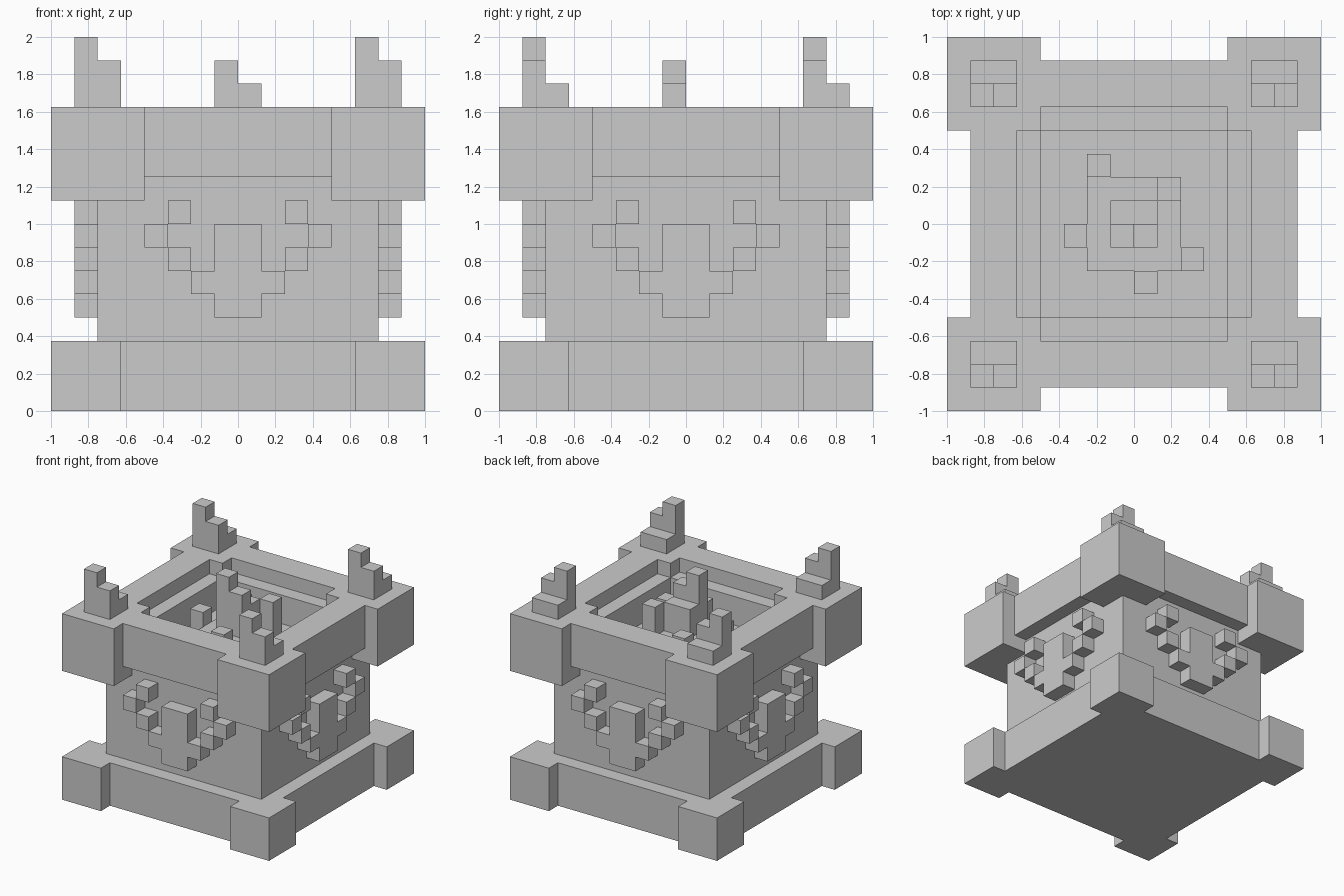
import bpy
import bmesh
from math import radians

U = 0.125  # one block

cube = bpy.data.objects.get("Cube")
if cube:
    bpy.data.objects.remove(cube, do_unlink=True)

stone = bpy.data.materials.new("grey stone")
stone.use_nodes = True
GREY = (0.6, 0.6, 0.6, 1.0)
stone.diffuse_color = GREY
stone.node_tree.nodes["Principled BSDF"].inputs["Base Color"].default_value = GREY


def cells(box):
    x0, x1, y0, y1, z0, z1 = box
    return {(x, y, z) for x in range(x0, x1) for y in range(y0, y1) for z in range(z0, z1)}


def block_part(name, boxes, holes=()):
    """Skin the union of block boxes minus holes, keeping outer faces only."""
    solid = set().union(*map(cells, boxes)).difference(*map(cells, holes))
    bm = bmesh.new()
    verts = {}

    def vert(p):
        if p not in verts:
            verts[p] = bm.verts.new([c * U for c in p])
        return verts[p]

    for cell in solid:
        for axis in range(3):
            a, b = (axis + 1) % 3, (axis + 2) % 3
            for side in (0, 1):
                near = list(cell)
                near[axis] += 2 * side - 1
                if tuple(near) in solid:
                    continue
                ring = []
                for da, db in ((0, 0), (1, 0), (1, 1), (0, 1)):
                    p = list(cell)
                    p[axis] += side
                    p[a] += da
                    p[b] += db
                    ring.append(vert(tuple(p)))
                bm.faces.new(ring if side else ring[::-1])
    bmesh.ops.dissolve_limit(bm, angle_limit=radians(1), verts=bm.verts, edges=bm.edges)
    mesh = bpy.data.meshes.new(name)
    bm.to_mesh(mesh)
    bm.free()
    mesh.materials.append(stone)
    obj = bpy.data.objects.new(name, mesh)
    bpy.context.collection.objects.link(obj)
    return obj


def corners(inner, outer, z0, z1):
    spans = ((-outer, -inner), (inner, outer))
    return [(*sx, *sy, z0, z1) for sx in spans for sy in spans]


# Stepped base and plain body
block_part("base", [(-7, 7, -7, 7, 0, 3)] + corners(5, 8, 0, 3))
block_part("body", [(-6, 6, -6, 6, 3, 10)])

# Rim with heavy corners, a square bowl and a ledge on each side
block_part("rim", [(-7, 7, -7, 7, 10, 13)] + corners(4, 8, 9, 13),
           [(-4, 4, -4, 4, 10, 13), (-5, 5, -4, 4, 12, 13), (-4, 4, -5, 5, 12, 13),
            (-6, 6, -6, 6, 9, 10)])

# Raised face on each side: snout, jaw and ring-shaped eyes
snout = [(-1, 1, -7, -6, 4, 8), (-2, 2, -7, -6, 5, 6)]
eyes = []
for x, z in ((2, 6), (3, 7), (2, 8)):
    eyes += [(x, x + 1, -7, -6, z, z + 1), (-x - 1, -x, -7, -6, z, z + 1)]
for turn, side in enumerate(("front", "left", "back", "right")):
    face = block_part(side + "_face", snout + eyes)
    face.rotation_euler.z = radians(90 * turn)

# Small stepped flame on every corner
for depth, y in (("front", -7), ("back", 5)):
    for side, x in (("right", -7), ("left", 5)):
        block_part(f"{depth}_{side}_flame", [
            (x, x + 2, y, y + 2, 13, 14),
            (x, x + 1, y, y + 1, 14, 16),
            (x + 1, x + 2, y, y + 1, 14, 15)])

# Central fire: low bed, stepped core and loose tongues around it
block_part("fire", [
    (-2, 2, -2, 2, 10, 11),
    (-1, 1, -1, 1, 11, 13), (-1, 0, -1, 0, 13, 15), (0, 1, -1, 0, 13, 14),
    (1, 2, 1, 2, 11, 13),
    (-2, -1, 2, 3, 10, 12), (-3, -2, -1, 0, 10, 12),
    (0, 1, -3, -2, 10, 12), (2, 3, -2, -1, 10, 12)])
